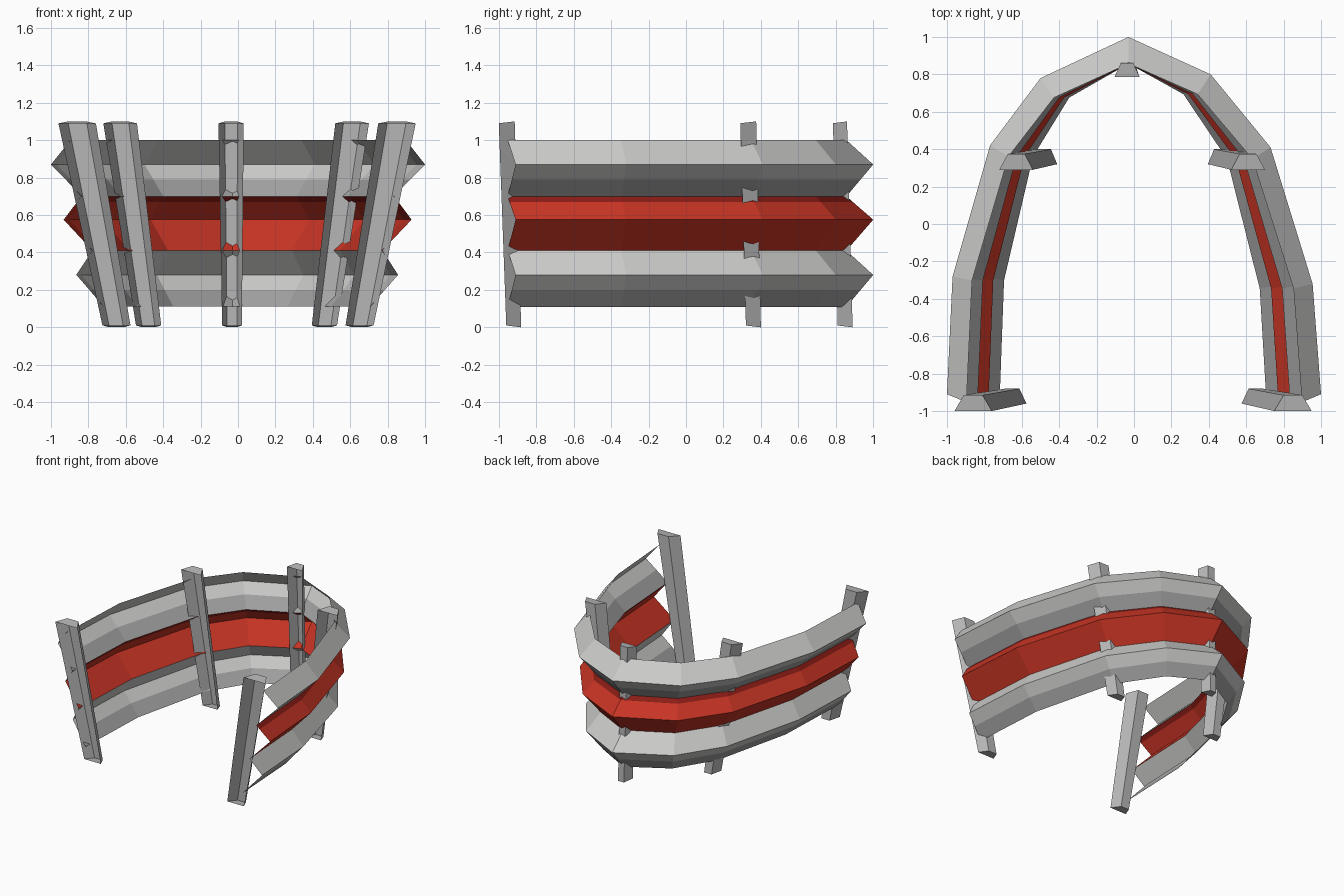
import bpy
from mathutils import Vector

if "Cube" in bpy.data.objects:
    bpy.data.objects.remove(bpy.data.objects["Cube"])


def mat(name, r, g, b):
    m = bpy.data.materials.new(name)
    m.diffuse_color = (r, g, b, 1)
    m.use_nodes = True
    m.node_tree.nodes["Principled BSDF"].inputs["Base Color"].default_value = m.diffuse_color
    return m


light = mat("light grey", 0.60, 0.60, 0.59)
dark = mat("shaded grey", 0.36, 0.36, 0.36)
red = mat("red", 0.58, 0.035, 0.018)
dark_red = mat("dark red", 0.26, 0.012, 0.008)
post_grey = mat("post grey", 0.48, 0.48, 0.48)


def make(name, verts, faces, mats, idx=None):
    me = bpy.data.meshes.new(name)
    me.from_pydata(verts, [], faces)
    for m in mats:
        me.materials.append(m)
    if idx:
        for p, i in zip(me.polygons, idx):
            p.material_index = i
    me.update()
    ob = bpy.data.objects.new(name, me)
    bpy.context.collection.objects.link(ob)
    return ob


# Plan of the barrier along the top rail's outer ridge
PATH = [Vector(p) for p in [(1.0, -.91), (.955, -.32), (.73, .41), (.41, .80),
                            (-.03, 1.0), (-.50, .78), (-.77, .42),
                            (-.97, -.28), (-1.0, -.91)]]


def inset(i, depth):
    """Point i of the path moved inwards by depth with mitred corners."""
    dirs = []
    if i > 0:
        dirs.append((PATH[i] - PATH[i - 1]).normalized())
    if i < len(PATH) - 1:
        dirs.append((PATH[i + 1] - PATH[i]).normalized())
    norms = [Vector((-d.y, d.x)) for d in dirs]
    n = sum(norms, Vector((0, 0))).normalized()
    p = PATH[i] + n * depth / n.dot(norms[0])
    if len(dirs) == 1:
        p.y = PATH[i].y - depth * .33      # inner edges run on past the ridge
    return p


def rail(name, profile, mats, idx):
    """Folded sheet: profile of (inset depth, z), leaning inwards to the base."""
    verts, faces, fidx = [], [], []
    k = len(profile)
    for i in range(len(PATH)):
        for depth, z in profile:
            p = inset(i, depth)
            s = 1 + (z - .87) * .237
            verts.append((-.03 * (1 - s) + p.x * s, p.y, z))
    for i in range(len(PATH) - 1):
        for j in range(k - 1):
            a = i * k + j
            faces.append((a, a + 1, a + k + 1, a + k))
            fidx.append(idx[j])
    make(name, verts, faces, mats, fidx)


# Three V-shaped rails
rail("top_rail", [(.13, 1.0), (0, .87), (.061, .79), (.13, .70)],
     [light, dark], [0, 0, 1])
rail("middle_rail", [(.13, .70), (.099, .67), (0, .575), (.13, .41)],
     [red, dark_red], [1, 0, 0])
rail("bottom_rail", [(.13, .41), (0, .28), (.061, .20), (.13, .11)],
     [light, dark], [0, 0, 1])


def post(name, top, bottom):
    """Open channel post; ends are (x centre, width, front y, back y)."""
    verts = []
    for (x, w, yf, yb), zf, zb in ((bottom, .01, 0), (top, 1.09, 1.10)):
        verts += [(x - w / 2, yf, zf), (x - w / 4, yb, zb),
                  (x + w / 4, yb, zb), (x + w / 2, yf, zf)]
    faces = [(j + 1, j, j + 4, j + 5) for j in range(3)]
    faces += [(0, 1, 2, 3), (7, 6, 5, 4)]
    make(name, verts, faces, [post_grey])


# Leaning posts
post("centre_post", (-.037, .135, .785, .86), (-.032, .105, .81, .89))
for side, s in (("left", -1), ("right", 1)):
    post(side + "_middle_post", (s * .62 - .01, .18, .29, .375),
         (s * .47 - .008, .135, .32, .40))
    post(side + "_front_post", (s * .855 - .005, .20, -1.0, -.915),
         (s * .65, .15, -.96, -.88))
